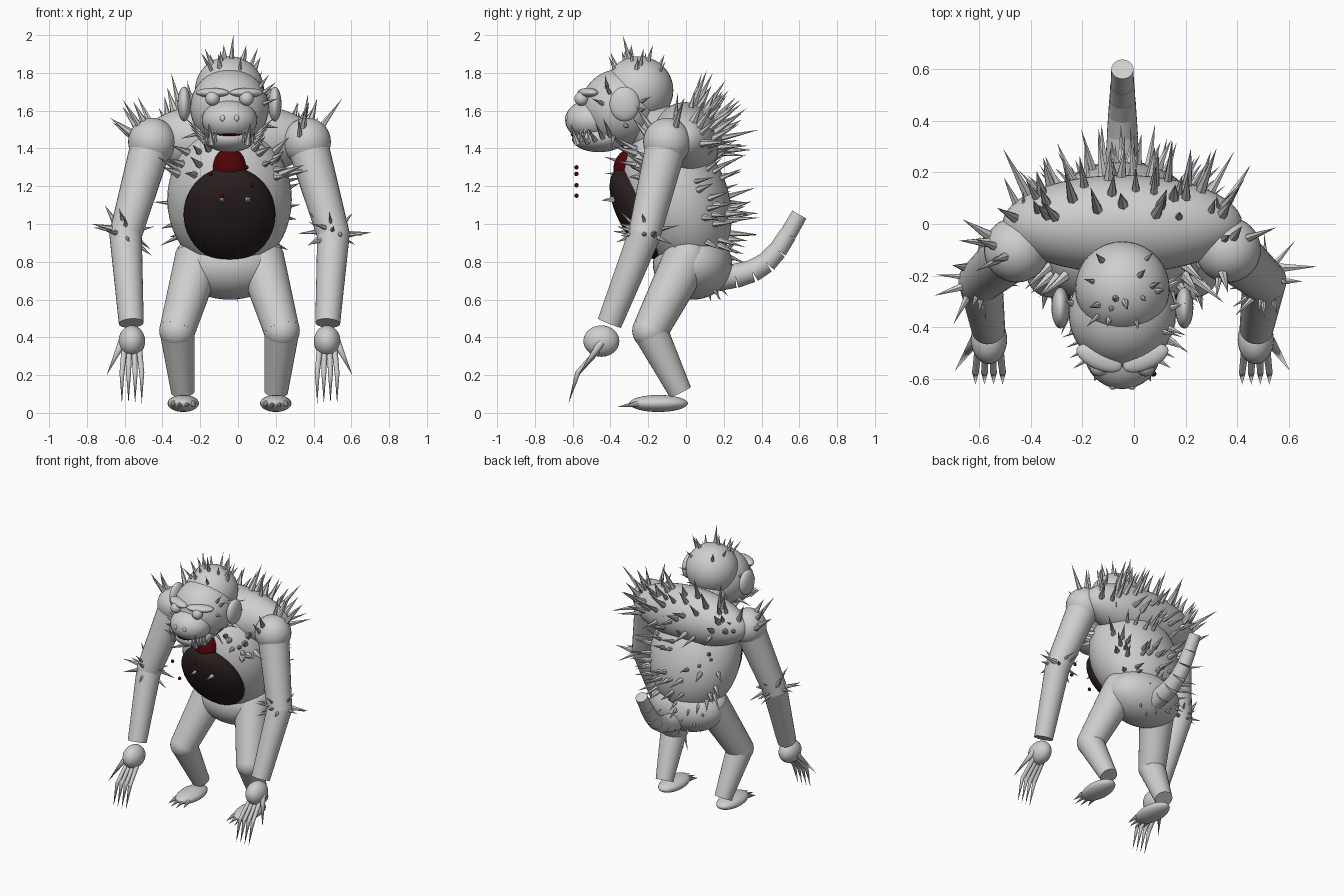
import bpy, bmesh, math, random
from mathutils import Vector, Matrix, Euler

random.seed(7)
cube = bpy.data.objects.get("Cube")
if cube:
    bpy.data.objects.remove(cube)

CX = -0.045  # the body's middle line


def material(name, rgb):
    m = bpy.data.materials.new(name)
    m.use_nodes = True
    m.diffuse_color = (*rgb, 1)
    bsdf = next(n for n in m.node_tree.nodes if n.type == 'BSDF_PRINCIPLED')
    bsdf.inputs["Base Color"].default_value = (*rgb, 1)
    return m


GREY = material("grey_skin", (0.62, 0.62, 0.62))
DARK = material("dark_belly", (0.022, 0.013, 0.013))
RED = material("dark_red", (0.08, 0.001, 0.002))


def finish(bm, name, mat, smooth):
    """Turn a bmesh into an object; flat caps stay sharp."""
    for f in bm.faces:
        f.smooth = smooth and len(f.verts) < 5
    me = bpy.data.meshes.new(name)
    bm.to_mesh(me)
    bm.free()
    me.materials.append(mat)
    ob = bpy.data.objects.new(name, me)
    ob.location.x = CX
    bpy.context.collection.objects.link(ob)


def ball(name, c, r, tilt=0, turn=0, mat=GREY, seg=32):
    """Ellipsoid tilted about x and turned about z; returns its placement."""
    rot = Euler((math.radians(tilt), 0, math.radians(turn))).to_matrix()
    m = Matrix.Translation(c) @ rot.to_4x4() @ Matrix.Diagonal((*r, 1))
    bm = bmesh.new()
    bmesh.ops.create_uvsphere(bm, u_segments=seg, v_segments=seg // 2, radius=1, matrix=m)
    finish(bm, name, mat, True)
    return Vector(c), Vector(r), rot


def add_cone(bm, a, b, r1, r2, seg):
    a, b = Vector(a), Vector(b)
    d = b - a
    m = Matrix.Translation((a + b) / 2) @ d.to_track_quat('Z', 'Y').to_matrix().to_4x4()
    bmesh.ops.create_cone(bm, cap_ends=True, segments=seg, radius1=r1, radius2=r2,
                          depth=d.length, matrix=m)


def limb(name, a, b, r1, r2):
    bm = bmesh.new()
    add_cone(bm, a, b, r1, r2, 28)
    finish(bm, name, GREY, True)


def spikes(name, items, seg=6):
    """items: (base, tip, radius) triples joined in one object."""
    bm = bmesh.new()
    for a, b, r in items:
        add_cone(bm, a, b, r, 0, seg)
    finish(bm, name, GREY, False)


def quills(name, shape, count, low, high, keep, sweep=(0, 0, 0), radius=0.018):
    """Scatter spikes over the part of an ellipsoid accepted by keep(point, normal)."""
    c, r, rot = shape
    items, points = [], []
    for _ in range(count * 60):
        d = Vector([random.gauss(0, 1) for _ in range(3)]).normalized()
        p = c + rot @ Vector(u * v for u, v in zip(r, d))
        n = (rot @ Vector(v / u for u, v in zip(r, d))).normalized()
        if len(items) >= count:
            break
        if not keep(p, n) or any((p - q).length < 0.03 for q in points):
            continue
        jitter = Vector([random.uniform(-0.2, 0.2) for _ in range(3)])
        way = (n + Vector(sweep) + jitter).normalized()
        points.append(p)
        items.append((p - way * 0.015, p + way * random.uniform(low, high),
                      radius * random.uniform(0.75, 1.15)))
    spikes(name, items)


# Trunk
torso = ball("torso", (0, -0.05, 1.13), (0.33, 0.275, 0.4), tilt=20, seg=48)
upper_back = ball("upper_back", (0, 0.0, 1.45), (0.465, 0.19, 0.195), seg=48)
pelvis = ball("pelvis", (0, 0.035, 0.785), (0.285, 0.21, 0.185), seg=48)
ball("belly", (0, -0.225, 1.05), (0.243, 0.13, 0.28), tilt=30, mat=DARK, seg=48)
ball("throat", (0, -0.265, 1.285), (0.102, 0.12, 0.125), mat=RED)
limb("neck", (0, -0.06, 1.42), (0, -0.28, 1.6), 0.15, 0.14)

# Head
cranium = ball("cranium", (0, -0.25, 1.708), (0.183, 0.183, 0.18), seg=40)
head = ball("head", (0, -0.35, 1.615), (0.208, 0.208, 0.205), seg=40)
ball("muzzle", (0, -0.5, 1.55), (0.147, 0.14, 0.11))
ball("jaw", (0, -0.46, 1.455), (0.137, 0.145, 0.075))
ball("mouth", (0, -0.53, 1.473), (0.085, 0.081, 0.016), mat=RED)
teeth = []
for s in (-1, 1):
    side = "left" if s > 0 else "right"
    ball(side + "_ear", (s * 0.24, -0.325, 1.635), (0.035, 0.08, 0.092))
    ball(side + "_brow", (s * 0.09, -0.52, 1.695), (0.095, 0.044, 0.025), turn=s * 24)
    ball(side + "_eye", (s * 0.09, -0.553, 1.664), (0.038, 0.038, 0.038), seg=20)
    ball(side + "_nostril", (s * 0.037, -0.632, 1.56), (0.014, 0.01, 0.018), seg=12)
    # Teeth and fangs around the sides of the lips
    for i in range(5):
        t = 0.58 + i * 0.17
        x, y = s * 0.13 * math.sin(t), -0.47 - 0.14 * math.cos(t)
        teeth.append(((x, y, 1.5), (x, y - 0.005, 1.455), 0.011))
        teeth.append(((x * 1.04, y, 1.435), (x * 1.08, y - 0.01, 1.485), 0.01))
    teeth.append(((s * 0.095, -0.575, 1.42), (s * 0.11, -0.61, 1.53), 0.017))
    # Cheek tusks
    for i in range(4):
        a = Vector((s * 0.13, -0.52 + i * 0.04, 1.43 + i * 0.012))
        teeth.append((a, a + Vector((s * (0.06 + i * 0.015), -0.04, 0.05 + i * 0.015)), 0.014))
spikes("teeth", teeth)

# Limbs, mirrored
for s in (-1, 1):
    side = "left" if s > 0 else "right"
    P = lambda x, y, z: Vector((s * x, y, z))
    shoulder, elbow, wrist = P(0.41, -0.1, 1.435), P(0.55, -0.22, 0.945), P(0.52, -0.405, 0.475)
    knob = ball(side + "_shoulder", shoulder, (0.127, 0.127, 0.127))
    limb(side + "_upper_arm", shoulder, elbow, 0.11, 0.086)
    joint = ball(side + "_elbow", elbow, (0.086, 0.086, 0.086))
    limb(side + "_forearm", elbow, wrist, 0.086, 0.066)
    ball(side + "_hand", P(0.517, -0.448, 0.38), (0.07, 0.095, 0.083))
    digits = bmesh.new()
    for i in range(4):
        off = (i - 1.5) * 0.035
        x = 0.517 + off
        add_cone(digits, P(0.517 + off * 0.7, -0.44, 0.36), P(x, -0.575, 0.21), 0.017, 0.013, 10)
        add_cone(digits, P(x, -0.572, 0.215), P(x, -0.622, 0.05), 0.014, 0, 10)
    add_cone(digits, P(0.57, -0.45, 0.37), P(0.65, -0.57, 0.2), 0.022, 0, 10)
    finish(digits, side + "_fingers", GREY, True)

    hip, knee, ankle = P(0.165, 0.005, 0.82), P(0.277, -0.19, 0.435), P(0.247, -0.03, 0.11)
    ball(side + "_hip", hip, (0.125, 0.115, 0.115))
    limb(side + "_thigh", hip, knee, 0.125, 0.095)
    ball(side + "_knee", knee, (0.095, 0.095, 0.095))
    limb(side + "_shin", knee, ankle, 0.093, 0.062)
    ball(side + "_foot", P(0.245, -0.145, 0.05), (0.083, 0.155, 0.045))
    spikes(side + "_toe_claws", [(P(0.245 + o, -0.255, 0.05), P(0.245 + o * 1.3, -0.385 + abs(o), 0.03), 0.017)
                                 for o in (-0.05, -0.017, 0.017, 0.05)], 8)

    # Quills on the arms
    quills(side + "_shoulder_quills", knob, 6, 0.1, 0.19,
           lambda p, n: n.z > 0.25 and n.x * s > -0.3, (s * 0.2, 0, 0.4), 0.021)
    quills(side + "_elbow_quills", joint, 15, 0.05, 0.12,
           lambda p, n: abs(n.z) < 0.85, (0, 0, -0.1), 0.016)
spikes("long_elbow_quills", [((0.61, -0.17, 0.945), (0.755, -0.165, 0.955), 0.02),
                             ((-0.6, -0.17, 1.0), (-0.66, -0.16, 1.1), 0.02)])

# Quills on the trunk and head
quills("back_quills", torso, 54, 0.09, 0.17,
       lambda p, n: n.y > 0.45 and p.z < 1.4, (0, 0.3, 0.05), 0.019)
quills("mane_quills", upper_back, 42, 0.09, 0.22,
       lambda p, n: n.y > 0.1 and n.z > -0.4 and abs(p.x) < 0.42, (0, 0.25, 0.45), 0.022)
quills("chest_quills", torso, 18, 0.08, 0.17,
       lambda p, n: n.y < -0.25 and 1.25 < p.z < 1.4 and abs(p.x) > 0.1, (0, -0.3, 0), 0.024)
quills("rump_quills", pelvis, 12, 0.03, 0.07, lambda p, n: n.y > 0.3, (0, 0, 0), 0.012)
quills("crown_quills", cranium, 13, 0.05, 0.1, lambda p, n: n.z > 0.55, (0, 0, 0.5), 0.015)
quills("cheek_quills", head, 10, 0.05, 0.12,
       lambda p, n: abs(n.x) > 0.6 and p.y > -0.45, (0, 0, 0.3), 0.016)
spikes("tall_crown_quill", [((0.01, -0.3, 1.87), (0.02, -0.335, 2.0), 0.015)])
spikes("belly_quills", [((x, -0.37, 1.13), (x, -0.45, 1.125), 0.02) for x in (-0.04, 0.095)], 5)

# Tail of separate tapered segments
path = [(0.17, 0.715), (0.26, 0.725), (0.35, 0.75), (0.425, 0.795), (0.485, 0.86), (0.54, 0.945), (0.6, 1.05)]
for i, (a, b) in enumerate(zip(path, path[1:])):
    limb("tail_segment_%d" % (i + 1), (0, *a), (0, *b), 0.07 - i * 0.005, 0.063 - i * 0.004)

# Falling drops
for i, (x, z) in enumerate([(0.09, 1.3), (-0.1, 1.265), (0.12, 1.205), (-0.04, 1.15)]):
    ball("drop_%d" % (i + 1), (x, -0.58, z), (0.012, 0.012, 0.012), mat=RED, seg=12)
